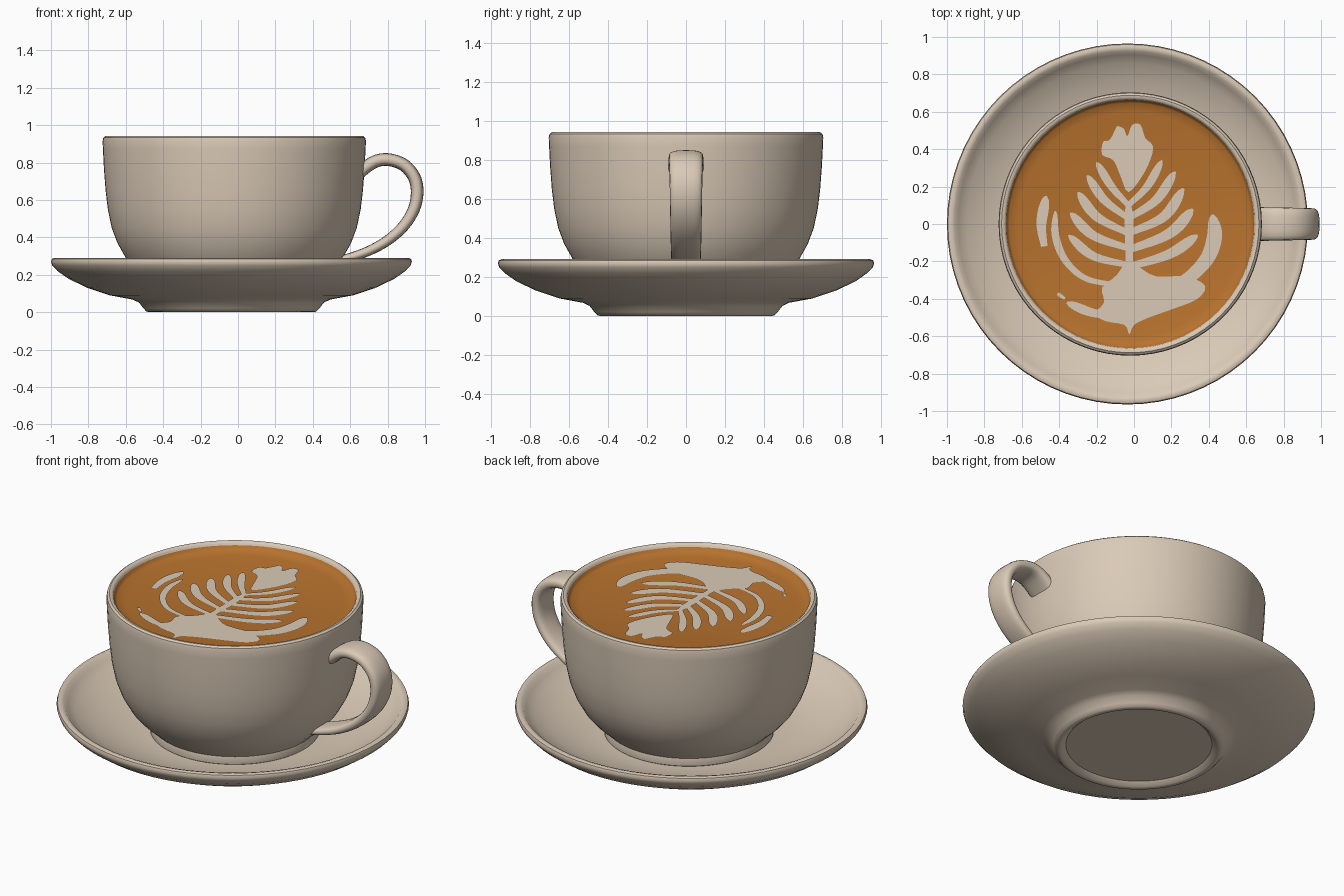
import bpy, bmesh, math
from mathutils import Vector


def material(name, rgb):
    m = bpy.data.materials.new(name)
    m.diffuse_color = (*rgb, 1)
    return m


CREAM = material("cream", (0.70, 0.59, 0.47))
COFFEE = material("coffee brown", (0.48, 0.17, 0.027))


def finish(bm, name, mat, recalc=True):
    if recalc:
        bmesh.ops.recalc_face_normals(bm, faces=bm.faces)
    me = bpy.data.meshes.new(name)
    bm.to_mesh(me)
    bm.free()
    me.materials.append(mat)
    for p in me.polygons:
        p.use_smooth = True
    me.set_sharp_from_angle(angle=math.radians(40))
    ob = bpy.data.objects.new(name, me)
    bpy.context.collection.objects.link(ob)
    return ob


def smooth_path(pts, n=6):
    """Catmull-Rom curve through the points."""
    p = [Vector(q) for q in pts]
    p = [2 * p[0] - p[1]] + p + [2 * p[-1] - p[-2]]
    out = []
    for i in range(1, len(p) - 2):
        a, b, c, d = p[i - 1:i + 3]
        for k in range(n):
            t = k / n
            out.append(0.5 * (2 * b + (c - a) * t + (2 * a - 5 * b + 4 * c - d) * t * t
                              + (3 * b - a - 3 * c + d) * t ** 3))
    return out + [p[-2]]


def lathe(name, profile, cx, mat, seg=72):
    """Turn an (r, z) profile about a vertical axis at x = cx."""
    bm = bmesh.new()
    rings = []
    for r, z in profile:
        if r == 0:
            rings.append([bm.verts.new((cx, 0, z))] * seg)
        else:
            rings.append([bm.verts.new((cx + r * math.cos(2 * math.pi * i / seg),
                                        r * math.sin(2 * math.pi * i / seg), z))
                          for i in range(seg)])
    for a, b in zip(rings, rings[1:]):
        for i in range(seg):
            j = (i + 1) % seg
            bm.faces.new(list(dict.fromkeys((a[i], a[j], b[j], b[i]))))
    return finish(bm, name, mat)


# Saucer with a recessed foot ring
lathe("saucer", [(0, 0.025), (0.40, 0.025), (0.425, 0.003), (0.44, 0), (0.455, 0.004),
                 (0.47, 0.02), (0.495, 0.052), (0.53, 0.068), (0.65, 0.09), (0.77, 0.13),
                 (0.87, 0.178), (0.93, 0.22), (0.958, 0.25), (0.965, 0.27), (0.96, 0.285),
                 (0.945, 0.291), (0.925, 0.285), (0.905, 0.262), (0.86, 0.23),
                 (0.76, 0.182), (0.65, 0.148), (0.54, 0.125), (0.45, 0.12), (0, 0.12)],
      -0.035, CREAM)

# Cup body
CX = -0.02
lathe("cup", [(0, 0.115), (0.45, 0.115), (0.465, 0.125), (0.467, 0.15), (0.463, 0.17),
              (0.495, 0.20), (0.54, 0.242), (0.58, 0.29), (0.625, 0.37), (0.655, 0.45),
              (0.676, 0.55), (0.688, 0.65), (0.697, 0.77), (0.702, 0.87), (0.704, 0.915),
              (0.70, 0.933), (0.688, 0.942), (0.675, 0.941), (0.665, 0.932),
              (0.655, 0.88), (0.60, 0.85), (0, 0.85)], CX, CREAM)

# Coffee surface, creeping up the inner wall
lathe("coffee", [(0, 0.89), (0.60, 0.89), (0.648, 0.902), (0.655, 0.907),
                 (0.668, 0.932), (0.672, 0.925), (0.665, 0.86), (0, 0.86)], CX, COFFEE)

# Handle: rounded strap swept along a path in the xz plane
path = smooth_path([(0.60, 0.70), (0.68, 0.772), (0.745, 0.81), (0.815, 0.814), (0.89, 0.785),
                    (0.943, 0.72), (0.958, 0.64), (0.94, 0.55), (0.885, 0.46), (0.80, 0.384),
                    (0.70, 0.328), (0.60, 0.293), (0.53, 0.275)], 4)
bm = bmesh.new()
rings = []
SIDES = 20
for i, p in enumerate(path):
    t = i / (len(path) - 1)
    d = (path[min(i + 1, len(path) - 1)] - path[max(i - 1, 0)]).normalized()
    n = Vector((-d.y, d.x))
    half_t = 0.034 - 0.012 * max(0, t - 0.5) * 2
    half_w = 0.092 - 0.018 * t
    ring = []
    for k in range(SIDES):
        a = 2 * math.pi * k / SIDES
        c, s = math.cos(a), math.sin(a)
        q = p + n * half_t * math.copysign(abs(s) ** 0.7, s)
        ring.append(bm.verts.new((q.x, half_w * math.copysign(abs(c) ** 0.7, c), q.y)))
    rings.append(ring)
for a, b in zip(rings, rings[1:]):
    for k in range(SIDES):
        j = (k + 1) % SIDES
        bm.faces.new((a[k], a[j], b[j], b[k]))
bm.faces.new(rings[0])
bm.faces.new(rings[-1])
finish(bm, "handle", CREAM)

# Milk foam leaf pattern: flat plates just above the coffee
Z = 0.894
bm = bmesh.new()


def up_face(verts):
    f = bm.faces.new(verts)
    f.normal_update()
    if f.normal.z < 0:
        f.normal_flip()


def leaf(width, *pts):
    """Curved petal, narrow at the root, fullest near its tip."""
    line = smooth_path(pts, 8)
    prev = None
    m = len(line) - 1
    for i, p in enumerate(line):
        t = i / m
        d = (line[min(i + 1, m)] - line[max(i - 1, 0)]).normalized()
        w = 0.5 * width * (0.5 + 0.5 * t) * math.sqrt(max(0.02, 1 - max(0, (t - 0.6) / 0.4) ** 2))
        n = Vector((-d.y, d.x)) * w
        pair = [bm.verts.new((*(p + n), Z)), bm.verts.new((*(p - n), Z))]
        if prev:
            up_face((prev[0], prev[1], pair[1], pair[0]))
        prev = pair


def patch(*pts):
    up_face([bm.verts.new((*p, Z)) for p in smooth_path(pts + pts[:1], 3)[:-1]])


# crown
patch((-0.09, 0.525), (-0.055, 0.51), (-0.035, 0.47), (-0.01, 0.53), (0.035, 0.53),
      (0.06, 0.46), (0.10, 0.42), (0.09, 0.35), (0.04, 0.25), (-0.03, 0.17),
      (-0.07, 0.25), (-0.11, 0.34), (-0.17, 0.37), (-0.165, 0.44), (-0.13, 0.45))
# right leaves
leaf(0.055, (-0.03, 0.10), (0.07, 0.20), (0.15, 0.34))
leaf(0.065, (-0.03, 0.03), (0.12, 0.13), (0.22, 0.28))
leaf(0.070, (-0.03, -0.05), (0.16, 0.04), (0.265, 0.19))
leaf(0.075, (-0.03, -0.14), (0.19, -0.05), (0.315, 0.08))
leaf(0.070, (-0.03, -0.23), (0.19, -0.16), (0.34, -0.06))
leaf(0.100, (0.02, -0.38), (0.24, -0.32), (0.38, -0.20), (0.43, -0.07), (0.42, 0.05))
# left leaves
leaf(0.055, (-0.03, 0.10), (-0.12, 0.20), (-0.20, 0.33))
leaf(0.060, (-0.03, 0.03), (-0.16, 0.13), (-0.25, 0.26))
leaf(0.065, (-0.03, -0.05), (-0.20, 0.04), (-0.30, 0.17))
leaf(0.065, (-0.03, -0.13), (-0.22, -0.06), (-0.34, 0.06))
leaf(0.060, (-0.03, -0.22), (-0.22, -0.17), (-0.35, -0.06))
leaf(0.050, (-0.08, -0.33), (-0.26, -0.29), (-0.37, -0.19), (-0.42, -0.06), (-0.42, 0.07))
leaf(0.070, (-0.48, -0.12), (-0.495, 0.0), (-0.47, 0.15))
leaf(0.060, (-0.08, -0.49), (-0.22, -0.475), (-0.36, -0.42))
leaf(0.025, (-0.37, -0.40), (-0.41, -0.37))
# stem and heavy base
leaf(0.060, (-0.03, -0.40), (-0.025, -0.10), (-0.03, 0.12))
patch((-0.03, -0.17), (0.03, -0.23), (0.12, -0.28), (0.28, -0.28), (0.38, -0.33),
      (0.34, -0.40), (0.22, -0.45), (0.08, -0.50), (0.0, -0.54), (-0.025, -0.59),
      (-0.05, -0.54), (-0.15, -0.52), (-0.21, -0.48), (-0.16, -0.42), (-0.17, -0.34),
      (-0.09, -0.27))
finish(bm, "milk_foam_art", CREAM, recalc=False)
